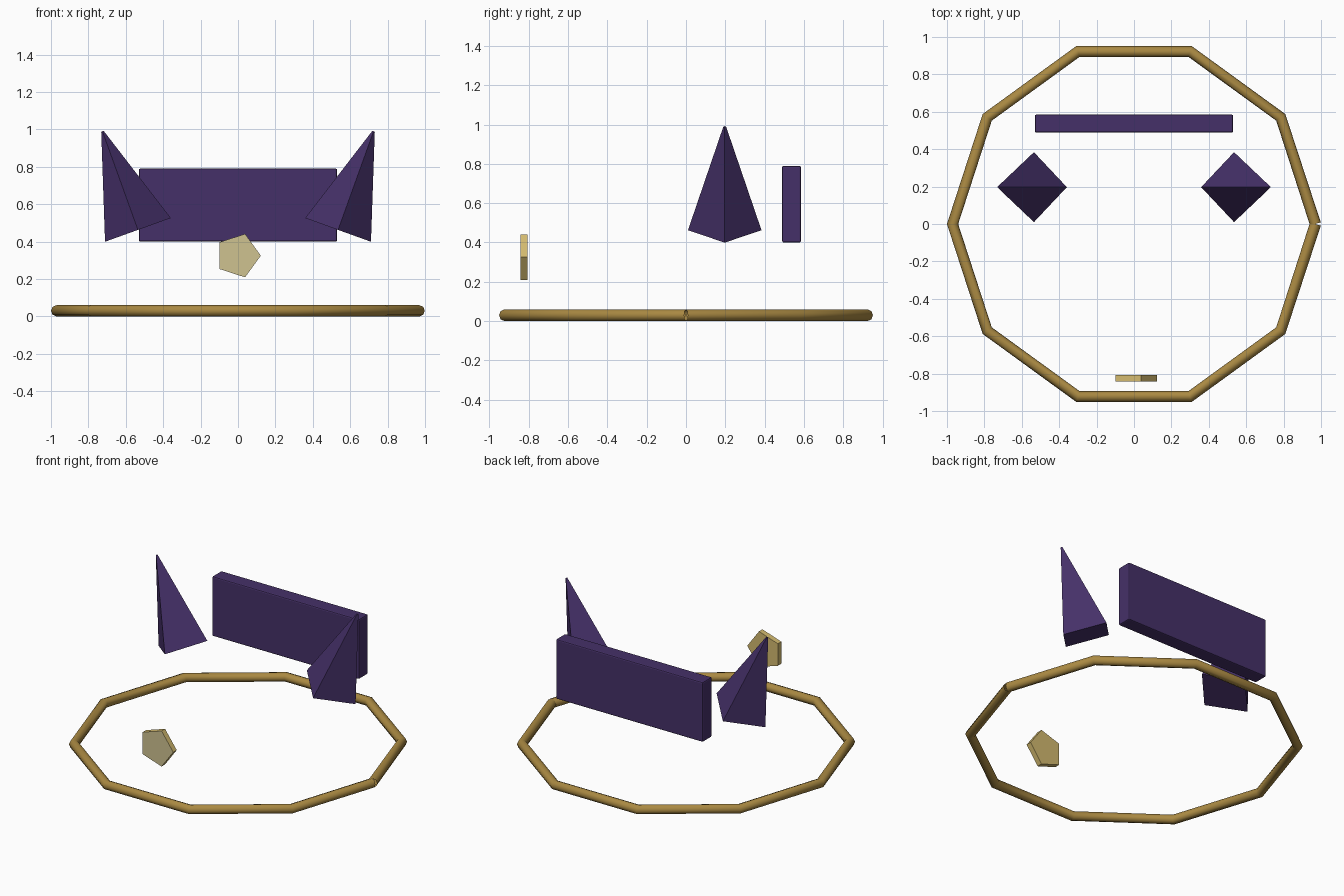
import bpy
import bmesh
from math import cos, sin, pi, radians
from mathutils import Matrix

cube = bpy.data.objects.get("Cube")
if cube:
    bpy.data.objects.remove(cube, do_unlink=True)


def material(name, rgb):
    mat = bpy.data.materials.new(name)
    mat.use_nodes = True
    mat.diffuse_color = (*rgb, 1)
    mat.node_tree.nodes["Principled BSDF"].inputs["Base Color"].default_value = (*rgb, 1)
    return mat


purple = material("dark purple", (0.06, 0.03, 0.14))
gold = material("old gold", (0.40, 0.25, 0.055))
yellow = material("pale gold", (0.65, 0.49, 0.16))
cream = material("cream gold", (0.62, 0.54, 0.28))


def add_object(name, data, *mats):
    obj = bpy.data.objects.new(name, data)
    bpy.context.collection.objects.link(obj)
    for mat in mats:
        data.materials.append(mat)
    return obj


def mesh_from(name, bm):
    mesh = bpy.data.meshes.new(name)
    bm.to_mesh(mesh)
    bm.free()
    return mesh


def cone(name, sides, r1, r2, depth, matrix, *mats):
    bm = bmesh.new()
    bmesh.ops.create_cone(bm, cap_ends=True, segments=sides, radius1=r1,
                          radius2=r2, depth=depth, matrix=matrix)
    return add_object(name, mesh_from(name, bm), *mats)


# Ten-sided ground ring: an open tube whose square ends meet on the left
curve = bpy.data.curves.new("ground_ring", "CURVE")
curve.dimensions = "3D"
curve.bevel_depth = 0.03
curve.bevel_resolution = 2
sides = 10
spline = curve.splines.new("POLY")
spline.points.add(sides)
for i, point in enumerate(spline.points):
    a = 2 * pi * i / sides
    point.co = (0.97 * cos(a), 0.97 * sin(a), 0.03, 1)
add_object("ground_ring", curve, gold)

# Back panel with softened edges
bm = bmesh.new()
bmesh.ops.create_cube(bm, size=1, matrix=Matrix.Translation((0, 0.537, 0.595))
                      @ Matrix.Diagonal((1.06, 0.096, 0.39, 1)))
panel = add_object("back_panel", mesh_from("back_panel", bm), purple)
bevel = panel.modifiers.new("soft_edges", "BEVEL")
bevel.width = 0.008
bevel.segments = 2

# Four-sided spikes leaning outwards
height = 0.56
for side, name in ((1, "left_spike"), (-1, "right_spike")):
    place = (Matrix.Translation((side * 0.535, 0.197, 0.4625))
             @ Matrix.Rotation(side * radians(19.8), 4, "Y")
             @ Matrix.Translation((0, 0, height / 2))
             @ Matrix.Rotation(pi / 4, 4, "Z"))
    # Turn the square base so that its corners point along x and y
    spike = cone(name, 4, 0.187, 0.007, height, place, purple)
    corner = max((v.co for v in spike.data.vertices), key=lambda co: co.y)
    if corner.y < 0.197 + 0.18:
        turn = place @ Matrix.Rotation(pi / 4, 4, "Z") @ place.inverted()
        spike.data.transform(turn)

# Five-sided front gem, one corner pointing to the left
bm = bmesh.new()
ring = [bm.verts.new((0.122 * cos(2 * pi * i / 5), -0.842,
                      0.325 + 0.122 * sin(2 * pi * i / 5))) for i in range(5)]
face = bm.faces.new(ring)
back = bmesh.ops.extrude_face_region(bm, geom=[face], use_keep_orig=True)["geom"]
bmesh.ops.translate(bm, vec=(0, 0.036, 0),
                    verts=[g for g in back if isinstance(g, bmesh.types.BMVert)])
bmesh.ops.recalc_face_normals(bm, faces=bm.faces)
for f in bm.faces:
    f.material_index = 1 if f.normal.y < -0.9 else 0
add_object("front_gem", mesh_from("front_gem", bm), yellow, cream)
